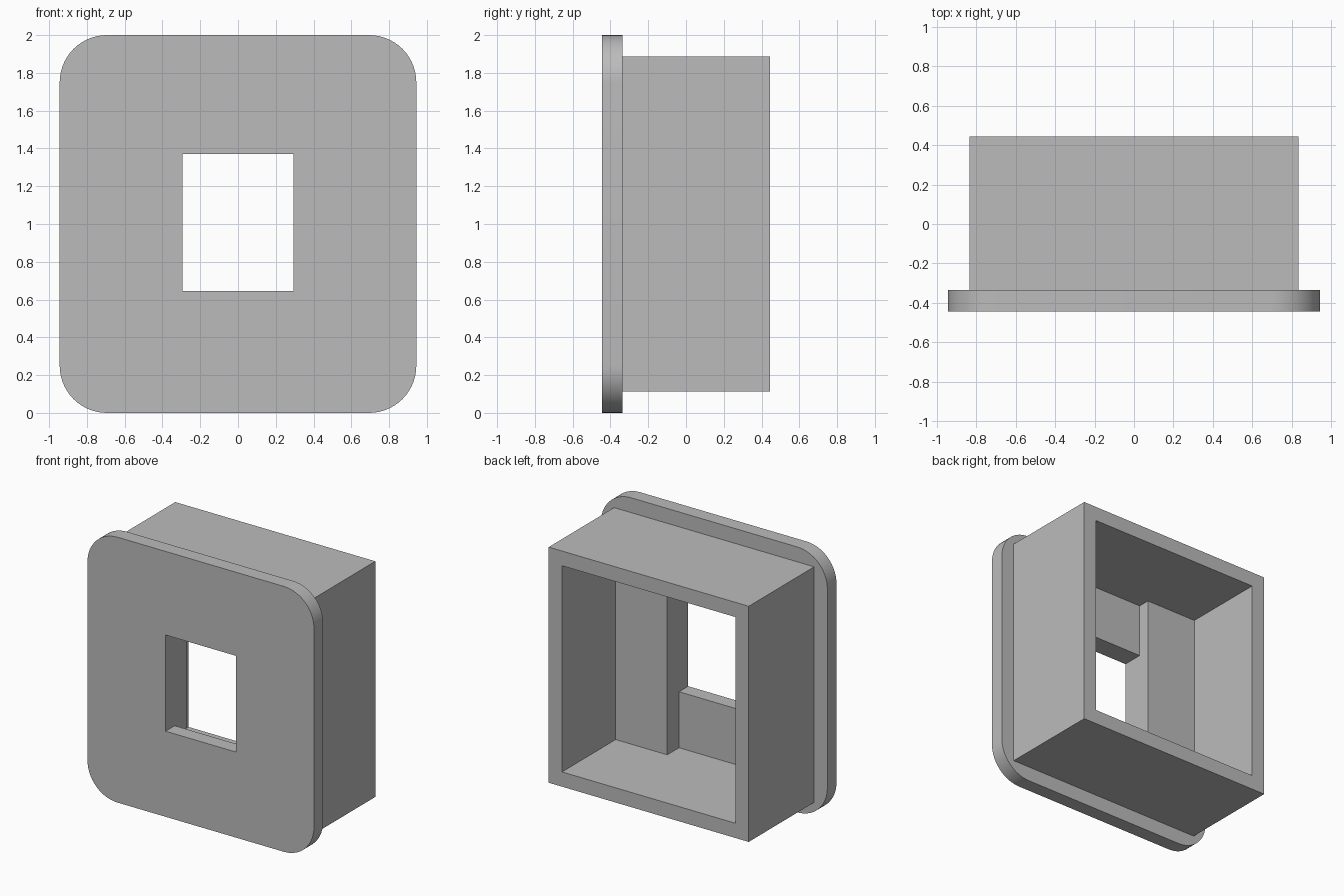
import bpy, bmesh, math
from mathutils import Vector

cube = bpy.data.objects.get("Cube")
if cube:
    bpy.data.objects.remove(cube, do_unlink=True)

grey = bpy.data.materials.new("mid_grey")
grey.use_nodes = True
grey.diffuse_color = (0.5, 0.5, 0.5, 1)
grey.node_tree.nodes["Principled BSDF"].inputs["Base Color"].default_value = (0.5, 0.5, 0.5, 1)


def prism(name, outline, sweep):
    """Extrude a closed outline of 3D points along a vector."""
    bm = bmesh.new()
    face = bm.faces.new([bm.verts.new(p) for p in outline])
    new = bmesh.ops.extrude_face_region(bm, geom=[face])["geom"]
    verts = [v for v in new if isinstance(v, bmesh.types.BMVert)]
    bmesh.ops.translate(bm, verts=verts, vec=Vector(sweep))
    bmesh.ops.recalc_face_normals(bm, faces=bm.faces)
    mesh = bpy.data.meshes.new(name)
    bm.to_mesh(mesh)
    bm.free()
    mesh.materials.append(grey)
    obj = bpy.data.objects.new(name, mesh)
    bpy.context.collection.objects.link(obj)
    return obj


def block(name, half_x, y0, y1, z0, z1):
    outline = [(-half_x, y0, z0), (half_x, y0, z0), (half_x, y0, z1), (-half_x, y0, z1)]
    return prism(name, outline, (0, y1 - y0, 0))


def combine(target, other, operation):
    """Apply a boolean and discard the helper."""
    mod = target.modifiers.new(operation, 'BOOLEAN')
    mod.operation = operation
    mod.solver = 'EXACT'
    mod.object = other
    bpy.context.view_layer.objects.active = target
    bpy.ops.object.modifier_apply(modifier=mod.name)
    bpy.data.objects.remove(other, do_unlink=True)


FRONT, PLATE_BACK, REAR = -0.444, -0.335, 0.444
HALF_W, RADIUS, STEPS = 0.944, 0.25, 14
FLOOR, CEILING = 0.223, 1.777

# Rounded front plate
outline = []
for corner, (sx, sz) in enumerate([(1, 1), (-1, 1), (-1, -1), (1, -1)]):
    for i in range(STEPS + 1):
        a = math.pi / 2 * (corner + i / STEPS)
        outline.append((sx * (HALF_W - RADIUS) + RADIUS * math.cos(a), FRONT,
                        1 + sz * (1 - RADIUS) + RADIUS * math.sin(a)))
housing = prism("wall_box_housing", outline, (0, PLATE_BACK - FRONT, 0))

# Rear box and its open cavity
combine(housing, block("box", 0.834, -0.39, REAR, 0.112, 1.888), 'UNION')
combine(housing, block("cavity", 0.723, -0.195, 0.6, FLOOR, CEILING), 'DIFFERENCE')

# Window through the plate, with stepped recesses above and below it
LOW, HIGH, HALF_SLOT = 0.645, 1.37, 0.293
profile = [(-0.6, LOW), (PLATE_BACK, LOW), (PLATE_BACK, FLOOR), (0, FLOOR),
           (0, CEILING), (-0.286, CEILING), (-0.286, HIGH), (-0.6, HIGH)]
slot = prism("slot", [(-HALF_SLOT, y, z) for y, z in profile], (2 * HALF_SLOT, 0, 0))
combine(housing, slot, 'DIFFERENCE')

# Smooth rounded rim, crisp edges elsewhere
bpy.ops.object.select_all(action='DESELECT')
housing.select_set(True)
bpy.context.view_layer.objects.active = housing
bpy.ops.object.shade_smooth_by_angle(angle=math.radians(30))
